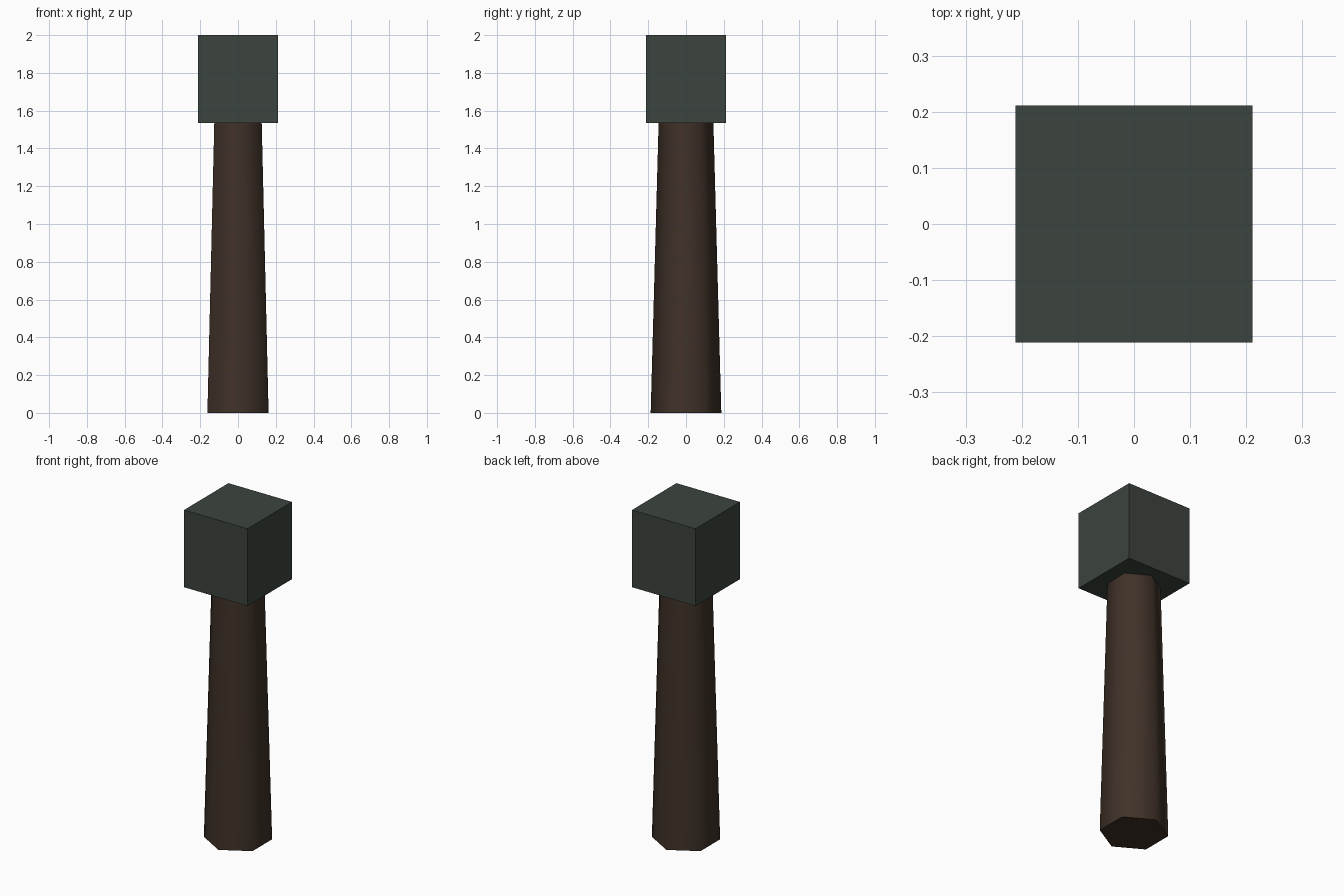
import bpy
import math

if "Cube" in bpy.data.objects:
    bpy.data.objects.remove(bpy.data.objects["Cube"])

HEAD_BOTTOM = 1.535
HEAD_TOP = 2.0


def paint(obj, name, rgb):
    mat = bpy.data.materials.new(name)
    mat.diffuse_color = (*rgb, 1.0)
    mat.use_nodes = True
    mat.node_tree.nodes["Principled BSDF"].inputs["Base Color"].default_value = mat.diffuse_color
    obj.data.materials.append(mat)


# Handle: six-sided tapered shaft with corners on the y axis, smooth sides
bpy.ops.mesh.primitive_cone_add(vertices=6, radius1=0.187, radius2=0.145,
                                depth=HEAD_BOTTOM, location=(0, 0, HEAD_BOTTOM / 2))
handle = bpy.context.object
handle.name = "handle"
bpy.ops.object.shade_smooth_by_angle(angle=math.radians(70))
paint(handle, "dark_wood", (0.05, 0.031, 0.021))

# Head: flat-shaded block on top of the shaft
bpy.ops.mesh.primitive_cube_add(size=1, location=(0, 0, (HEAD_BOTTOM + HEAD_TOP) / 2))
head = bpy.context.object
head.name = "head"
head.scale = (0.423, 0.423, HEAD_TOP - HEAD_BOTTOM)
bpy.ops.object.transform_apply(location=False, rotation=False, scale=True)
paint(head, "dark_green_grey", (0.045, 0.058, 0.049))
